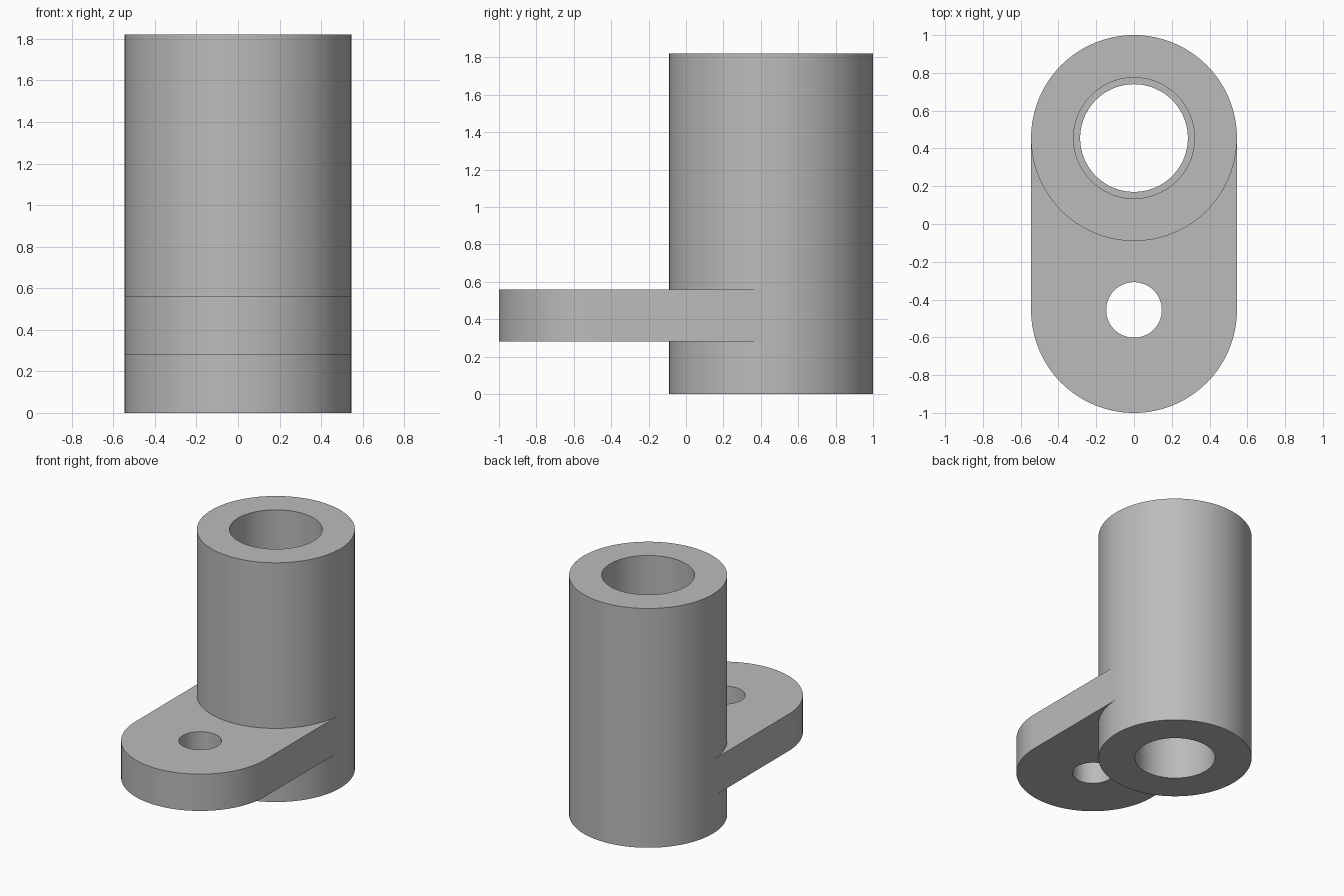
import bpy, bmesh
from math import sin, cos, pi, radians

cube = bpy.data.objects.get("Cube")
if cube:
    bpy.data.objects.remove(cube, do_unlink=True)

N = 128                          # sides of every circle
R, BORE, COUNTERBORE, HOLE = 0.545, 0.285, 0.32, 0.147
OFFSET = 0.455                   # tube axis at +y, hole axis at -y
LOW, HIGH = 0.28, 0.56           # flange bottom and top
STEP, TOP = 0.91, 1.82           # bore step and tube top

bm = bmesh.new()


def ring(y, r, z):
    """Circle of vertices, starting at +x and passing the back first."""
    return [bm.verts.new((r * cos(2 * pi * i / N), y + r * sin(2 * pi * i / N), z))
            for i in range(N)]


def strip(a, b):
    """Quads between two rows of vertices."""
    for i in range(len(a) - 1):
        bm.faces.new((a[i], a[i + 1], b[i + 1], b[i]))


def loop(a, b):
    strip(a + a[:1], b + b[:1])


def edges_of(verts):
    edges = []
    for a, b in zip(verts, verts[1:] + verts[:1]):
        edges.append(bm.edges.get((a, b)) or bm.edges.new((a, b)))
    return edges


# Tube: outer wall, left open at the front where the flange joins
foot, low, high, top = [ring(OFFSET, R, z) for z in (0, LOW, HIGH, TOP)]
loop(foot, low)
loop(high, top)
strip(low[:N // 2 + 1], high[:N // 2 + 1])

# Tube: stepped bore, with the flat ends
bore = [ring(OFFSET, r, z) for r, z in
        ((BORE, 0), (BORE, STEP), (COUNTERBORE, STEP), (COUNTERBORE, TOP))]
for a, b in zip([foot] + bore, bore + [top]):
    loop(a, b)

# Flange: rounded front, straight sides and bolt hole
outlines, holes = [], []
for row, z in ((low, LOW), (high, HIGH)):
    joint = row[N // 2:] + row[:1]
    nose = [bm.verts.new((v.co.x, v.co.y - 2 * OFFSET, z)) for v in joint]
    hole = ring(-OFFSET, HOLE, z)
    outlines.append([joint[0]] + nose + [joint[-1]])
    holes.append(hole)
    edges = edges_of(joint + nose[::-1]) + edges_of(hole)
    bmesh.ops.triangle_fill(bm, edges=edges, use_beauty=True)
strip(*outlines)
loop(*holes)

bmesh.ops.recalc_face_normals(bm, faces=bm.faces[:])
mesh = bpy.data.meshes.new("flanged_tube")
bm.to_mesh(mesh)
bm.free()

# Plain grey metal
grey = bpy.data.materials.new("plain grey")
grey.use_nodes = True
colour = (0.5, 0.5, 0.5, 1)
grey.diffuse_color = colour
grey.node_tree.nodes["Principled BSDF"].inputs["Base Color"].default_value = colour
mesh.materials.append(grey)

tube = bpy.data.objects.new("flanged_tube", mesh)
bpy.context.collection.objects.link(tube)
bpy.ops.object.select_all(action='DESELECT')
tube.select_set(True)
bpy.context.view_layer.objects.active = tube
bpy.ops.object.shade_smooth_by_angle(angle=radians(30))
